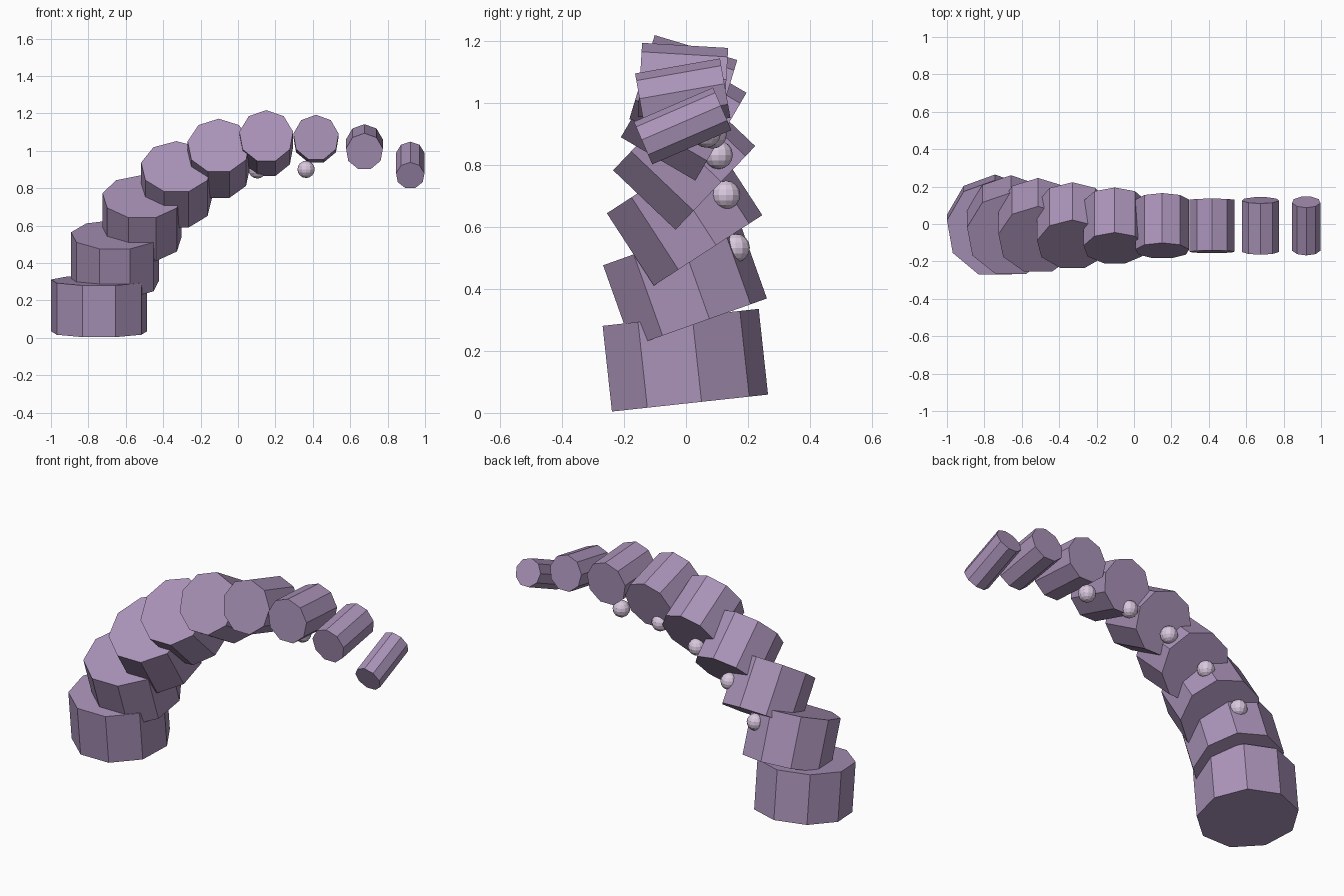
import bpy
from math import radians

if "Cube" in bpy.data.objects:
    bpy.data.objects.remove(bpy.data.objects["Cube"])


def material(name, color):
    m = bpy.data.materials.new(name)
    m.diffuse_color = color
    m.use_nodes = True
    m.node_tree.nodes["Principled BSDF"].inputs["Base Color"].default_value = m.diffuse_color
    return m


skin = material("skin", (0.40, 0.29, 0.48, 1))
pale = material("pale_skin", (0.70, 0.58, 0.74, 1))

# Nine-sided segments: taper steadily and roll a little further each step
centres = [(-0.743, 0.169), (-0.658, 0.420), (-0.513, 0.637), (-0.329, 0.817),
           (-0.103, 0.956), (0.151, 1.038), (0.417, 1.062), (0.676, 1.020),
           (0.921, 0.923)]
for i, (x, z) in enumerate(centres):
    bpy.ops.mesh.primitive_cylinder_add(
        vertices=9, radius=0.261 - 0.023 * i, depth=0.278,
        location=(x, -0.01, z), rotation=(radians(6.2 + 13.4 * i), 0, 0))
    seg = bpy.context.object
    seg.name = f"tentacle_segment_{i + 1}"
    seg.data.materials.append(skin)

# Suckers along the inner side of the curve
suckers = [(-0.553, 0.160, 0.532), (-0.365, 0.129, 0.703), (-0.142, 0.105, 0.832),
           (0.103, 0.085, 0.898), (0.364, 0.066, 0.901)]
for i, pos in enumerate(suckers):
    bpy.ops.mesh.primitive_uv_sphere_add(segments=12, ring_count=8,
                                         radius=0.046, location=pos)
    s = bpy.context.object
    s.name = f"sucker_{i + 1}"
    s.data.materials.append(pale)
